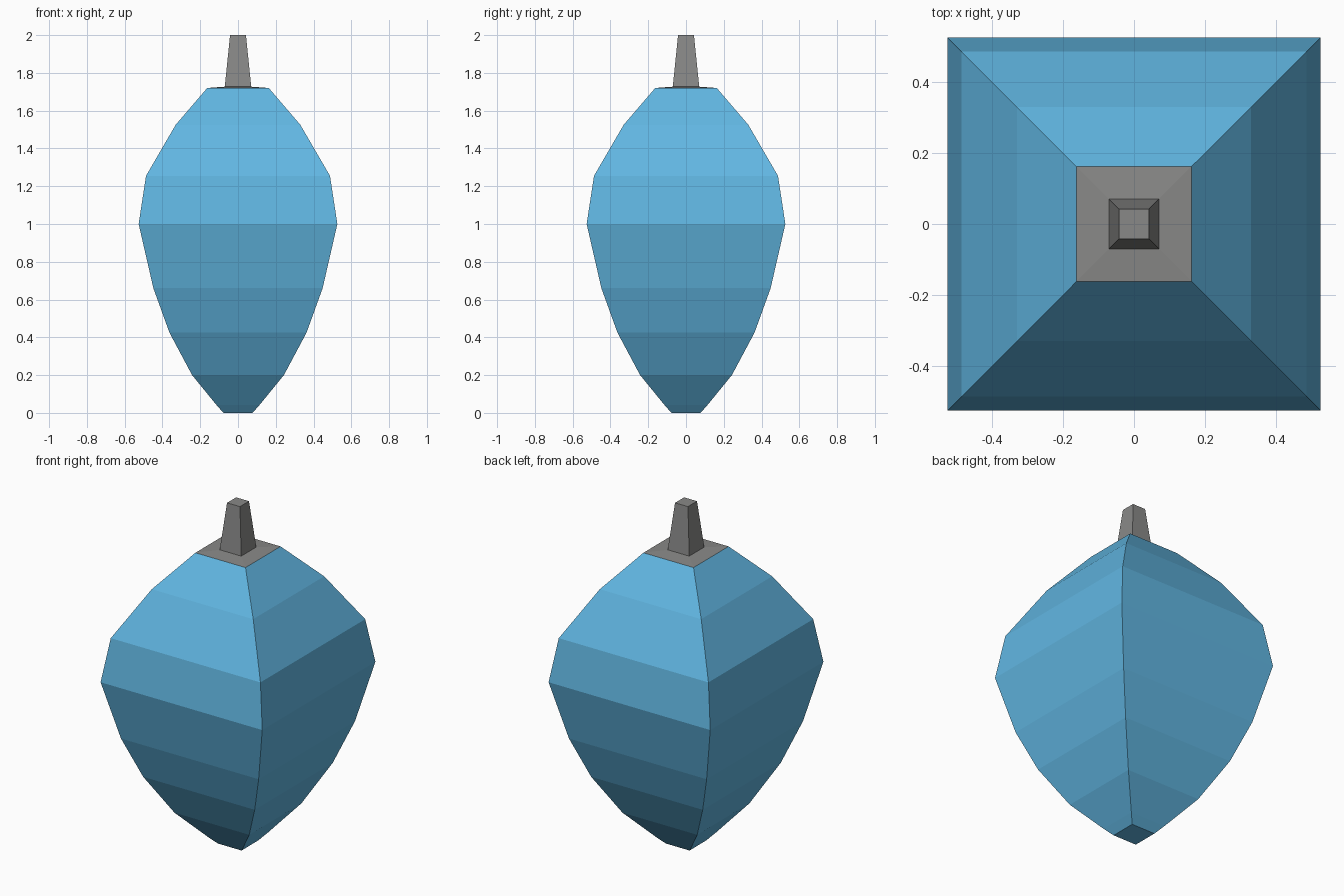
import bpy, bmesh

if "Cube" in bpy.data.objects:
    bpy.data.objects.remove(bpy.data.objects["Cube"])


def material(name, rgb):
    m = bpy.data.materials.new(name)
    m.diffuse_color = (*rgb, 1.0)
    m.use_nodes = True
    m.node_tree.nodes["Principled BSDF"].inputs["Base Color"].default_value = m.diffuse_color
    return m


def square_loft(name, profile, mat, cap_bottom, cap_top):
    """Stack square rings given as (half width, height) and skin them."""
    bm = bmesh.new()
    rings = [[bm.verts.new((sx * r, sy * r, z))
              for sx, sy in ((-1, -1), (1, -1), (1, 1), (-1, 1))]
             for r, z in profile]
    for lower, upper in zip(rings, rings[1:]):
        for i in range(4):
            j = (i + 1) % 4
            bm.faces.new((lower[i], lower[j], upper[j], upper[i]))
    if cap_bottom:
        bm.faces.new(rings[0][::-1])
    if cap_top:
        bm.faces.new(rings[-1])
    mesh = bpy.data.meshes.new(name)
    bm.to_mesh(mesh)
    bm.free()
    mesh.materials.append(mat)
    obj = bpy.data.objects.new(name, mesh)
    bpy.context.collection.objects.link(obj)
    return obj


blue = material("sky blue", (0.12, 0.47, 0.76))
grey = material("mid grey", (0.25, 0.25, 0.245))

# Bulging four-sided body, open where the cap sits
square_loft("body", [(0.077, 0.0), (0.115, 0.043), (0.243, 0.20), (0.363, 0.425),
                     (0.448, 0.66), (0.526, 1.0), (0.487, 1.255), (0.33, 1.525),
                     (0.163, 1.72)], blue, True, False)

# Nearly flat cap running into the tapered stem
square_loft("cap_and_stem", [(0.163, 1.72), (0.07, 1.727), (0.042, 2.0)],
            grey, False, True)
